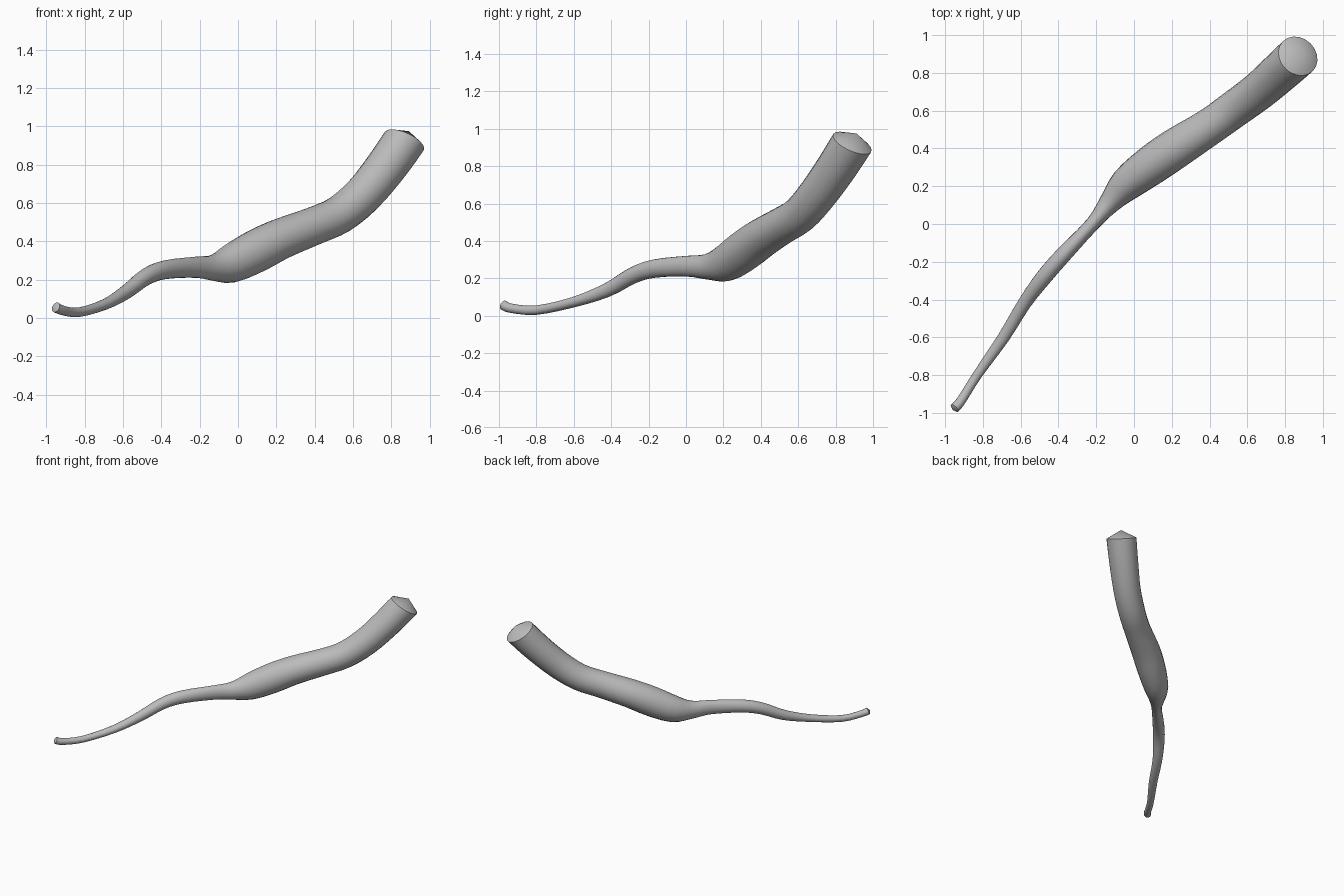
import bpy, bmesh, math
from mathutils import Vector

cube = bpy.data.objects.get("Cube")
if cube:
    bpy.data.objects.remove(cube, do_unlink=True)

# Horn material
grey = bpy.data.materials.new("horn_grey")
grey.use_nodes = True
colour = (0.5, 0.5, 0.5, 1)
grey.diffuse_color = colour
grey.node_tree.nodes["Principled BSDF"].inputs["Base Color"].default_value = colour

# Path stations: centre x, y, z, then half width sideways and upwards
stations = [Vector(s) for s in (
    (-.95, -.975, .056, .027, .027),
    (-.915, -.935, .040, .025, .025),
    (-.83, -.80, .030, .025, .025),
    (-.69, -.60, .073, .032, .028),
    (-.58, -.42, .138, .036, .038),
    (-.48, -.285, .215, .043, .044),
    (-.38, -.17, .252, .043, .049),
    (-.22, .00, .265, .038, .055),
    (-.13, .11, .262, .058, .068),
    (-.04, .21, .282, .090, .100),
    (.09, .31, .347, .105, .112),
    (.22, .40, .412, .107, .107),
    (.40, .515, .482, .098, .100),
    (.53, .608, .540, .099, .100),
    (.655, .70, .645, .102, .104),
    (.77, .80, .785, .108, .108),
    (.868, .889, .924, .112, .112),
)]
SIDES = 20
STEPS = 3


def catmull(a, b, c, d, t):
    return 0.5 * (2 * b + (c - a) * t + (2 * a - 5 * b + 4 * c - d) * t ** 2
                  + (3 * b - a - 3 * c + d) * t ** 3)


# Smooth the stations into a finer path
padded = [2 * stations[0] - stations[1], *stations, 2 * stations[-1] - stations[-2]]
path = [catmull(*padded[i:i + 4], k / STEPS)
        for i in range(len(stations) - 1) for k in range(STEPS)]
path.append(stations[-1])
centres = [Vector(p[:3]) for p in path]
last = len(path) - 1

# Elliptical rings swept along the path
bm = bmesh.new()
rings = []
tangents = []
for i, p in enumerate(path):
    along = (centres[min(i + 1, last)] - centres[max(i - 1, 0)]).normalized()
    if i == last:
        along = Vector((.38, .38, .84)).normalized()
    side = along.cross(Vector((0, 0, 1))).normalized()
    up = side.cross(along)
    tangents.append(along)
    angles = [math.tau * k / SIDES for k in range(SIDES)]
    rings.append([bm.verts.new(centres[i] + side * p[3] * math.cos(a)
                               + up * p[4] * math.sin(a)) for a in angles])

for low, high in zip(rings, rings[1:]):
    for k in range(SIDES):
        n = (k + 1) % SIDES
        bm.faces.new((low[k], low[n], high[n], high[k]))


# Shallow cones close both ends
def cone_cap(ring, apex):
    tip = bm.verts.new(apex)
    for k in range(SIDES):
        bm.faces.new((ring[k], ring[(k + 1) % SIDES], tip))


cone_cap(rings[-1], centres[-1] + tangents[-1] * 0.06)
cone_cap(rings[0], centres[0] - tangents[0] * 0.015)
bmesh.ops.recalc_face_normals(bm, faces=bm.faces)

mesh = bpy.data.meshes.new("horn")
bm.to_mesh(mesh)
bm.free()
mesh.materials.append(grey)
horn = bpy.data.objects.new("horn", mesh)
bpy.context.collection.objects.link(horn)

# Smooth skin with crisp cap rims
bpy.ops.object.select_all(action='DESELECT')
horn.select_set(True)
bpy.context.view_layer.objects.active = horn
bpy.ops.object.shade_smooth_by_angle(angle=math.radians(35))
